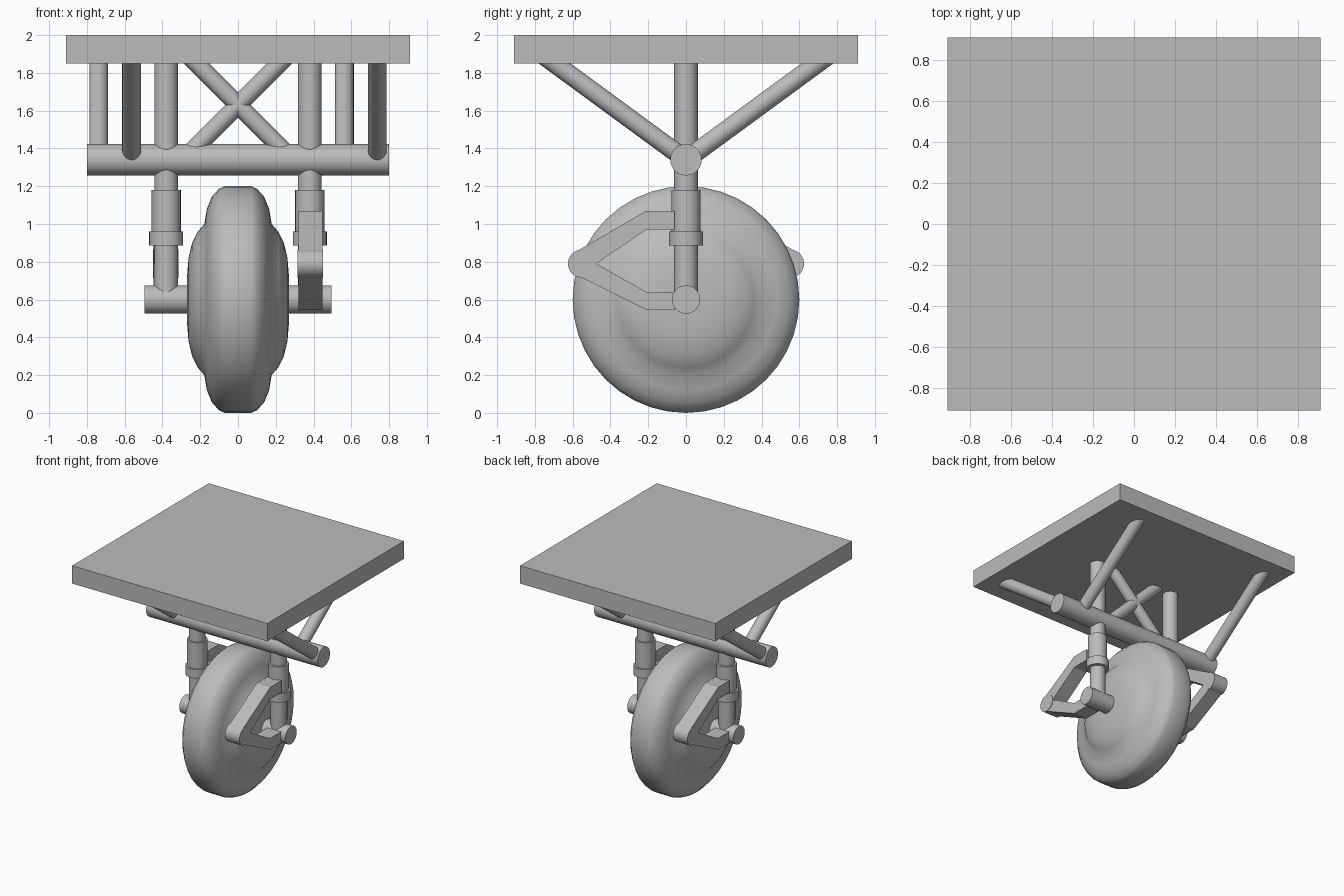
import bpy
import bmesh
import math
from mathutils import Vector

cube = bpy.data.objects.get("Cube")
if cube:
    bpy.data.objects.remove(cube, do_unlink=True)

GREY = (0.5, 0.5, 0.5, 1)
metal = bpy.data.materials.new("plain grey")
metal.use_nodes = True
metal.diffuse_color = GREY
metal.node_tree.nodes["Principled BSDF"].inputs["Base Color"].default_value = GREY


def finish(name, bm, angle=35):
    """Turn a bmesh into a named, shaded object."""
    bmesh.ops.recalc_face_normals(bm, faces=bm.faces)
    mesh = bpy.data.meshes.new(name)
    bm.to_mesh(mesh)
    bm.free()
    mesh.materials.append(metal)
    obj = bpy.data.objects.new(name, mesh)
    bpy.context.collection.objects.link(obj)
    bpy.ops.object.select_all(action="DESELECT")
    obj.select_set(True)
    bpy.context.view_layer.objects.active = obj
    bpy.ops.object.shade_smooth_by_angle(angle=math.radians(angle))
    return obj


def rod(name, start, end, radius):
    """Capped cylinder between two points."""
    a, b = Vector(start), Vector(end)
    bm = bmesh.new()
    bmesh.ops.create_cone(bm, cap_ends=True, segments=32, radius1=radius,
                          radius2=radius, depth=(b - a).length)
    turn = (b - a).to_track_quat("Z", "Y").to_matrix()
    bmesh.ops.rotate(bm, verts=bm.verts, matrix=turn)
    bmesh.ops.translate(bm, verts=bm.verts, vec=(a + b) / 2)
    return finish(name, bm)


# Mounting plate
bm = bmesh.new()
bmesh.ops.create_cube(bm, size=1)
bmesh.ops.scale(bm, verts=bm.verts, vec=(1.82, 1.82, 0.15))
bmesh.ops.translate(bm, verts=bm.verts, vec=(0, 0, 1.925))
finish("mounting_plate", bm)

# Horizontal members
rod("cross_bar", (-0.8, 0, 1.34), (0.8, 0, 1.34), 0.083)
rod("axle", (-0.495, 0, 0.6), (0.495, 0, 0.6), 0.075)

# Wheel: half profile as (radius, offset), mirrored and spun about the axle
half = [(0.6, 0.07), (0.587, 0.1), (0.545, 0.138), (0.48, 0.165), (0.4, 0.178),
        (0.36, 0.213), (0.3, 0.243), (0.22, 0.262), (0.12, 0.27), (0, 0.27)]
profile = [(r, -x) for r, x in reversed(half)] + half
bm = bmesh.new()
verts = [bm.verts.new((x, 0, r)) for r, x in profile]
edges = [bm.edges.new(pair) for pair in zip(verts, verts[1:])]
bmesh.ops.spin(bm, geom=verts + edges, cent=(0, 0, 0), axis=(1, 0, 0),
               angle=math.tau, steps=40, use_duplicate=False)
bmesh.ops.remove_doubles(bm, verts=bm.verts, dist=0.0005)
bmesh.ops.translate(bm, verts=bm.verts, vec=(0, 0, 0.6))
finish("wheel", bm, 50)

# Bent torque link outline as (y, z)
LINK = [(-0.06, 1.07), (-0.21, 1.07), (-0.58, 0.855), (-0.58, 0.73),
        (-0.21, 0.545), (-0.06, 0.545), (-0.06, 0.64), (-0.21, 0.64),
        (-0.475, 0.79), (-0.21, 0.97), (-0.06, 0.97)]

# The two sides are half-turn copies of each other
for side, s in (("left", 1), ("right", -1)):
    x = 0.38 * s
    rod(side + "_leg", (x, 0, 0.6), (x, 0, 1.9), 0.0625)
    rod(side + "_sleeve", (x, 0, 0.89), (x, 0, 1.18), 0.077)
    rod(side + "_collar", (x, 0, 0.885), (x, 0, 0.96), 0.09)

    # Diagonal struts up to the plate
    for name, sx, sy in (("outer", 0.737, -1), ("inner", 0.563, 1)):
        rod(f"{side}_{name}_strut", (sx * s, 0, 1.34),
            (sx * s, 0.764 * sy * s, 1.9), 0.05)

    # Crossed brace between the legs
    rod(side + "_brace", (-0.27 * s, 0, 1.9), (0.29 * s, 0, 1.34), 0.047)

    # Torque link and its hinge
    bm = bmesh.new()
    face = bm.faces.new([bm.verts.new(((0.32) * s, y * s, z)) for y, z in LINK])
    extruded = bmesh.ops.extrude_face_region(bm, geom=[face])["geom"]
    moved = [v for v in extruded if isinstance(v, bmesh.types.BMVert)]
    bmesh.ops.translate(bm, verts=moved, vec=(0.127 * s, 0, 0))
    finish(side + "_torque_link", bm, 20)
    rod(side + "_hinge", (0.315 * s, -0.55 * s, 0.79),
        (0.451 * s, -0.55 * s, 0.79), 0.075)
